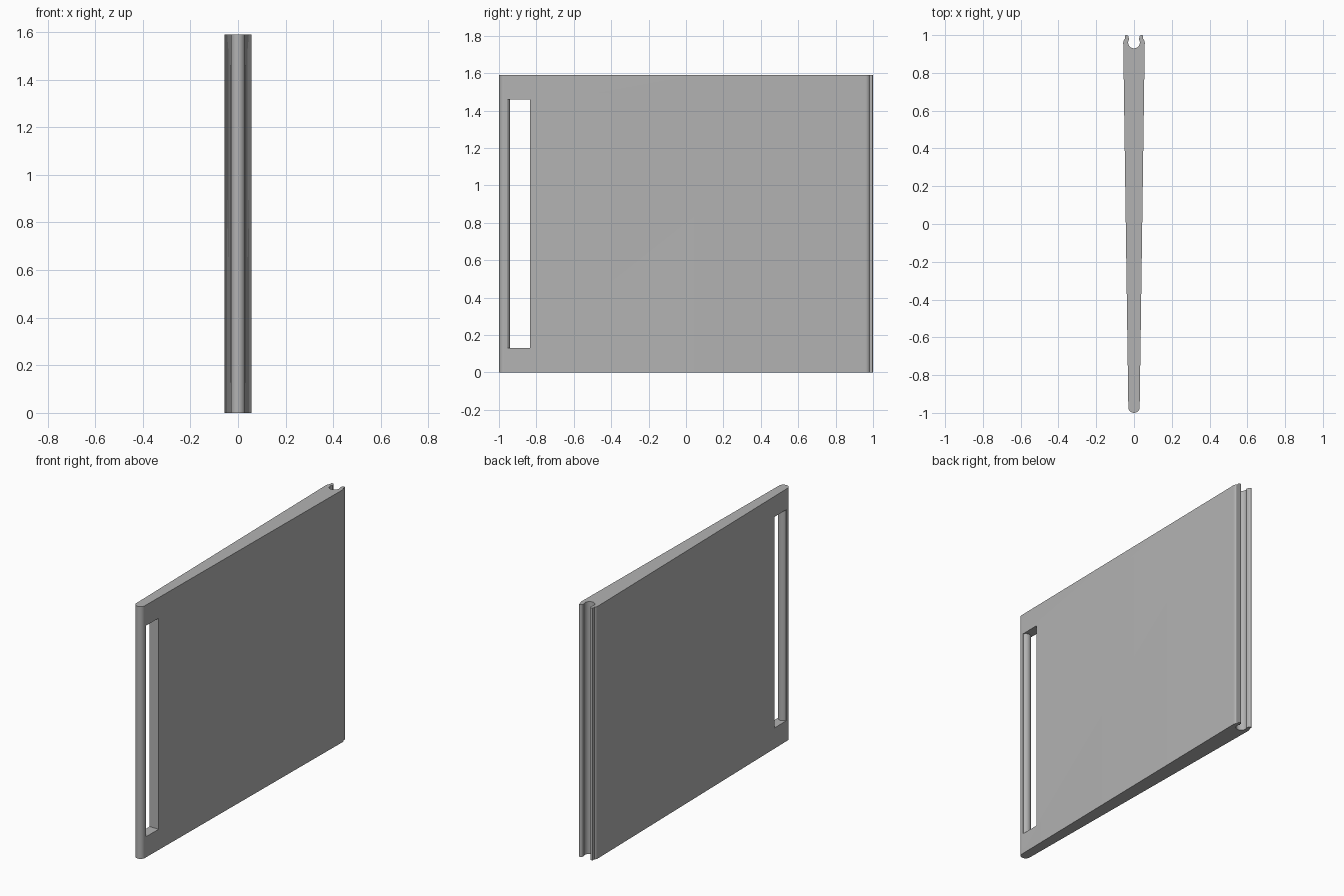
import bpy, bmesh
from math import sin, cos, radians

if "Cube" in bpy.data.objects:
    bpy.data.objects.remove(bpy.data.objects["Cube"], do_unlink=True)

HEIGHT = 1.59
NOSE_R, NOSE_Y = 0.03, -0.97
GROOVE_R, GROOVE_Y = 0.031, 0.961
SLOT_LOW, SLOT_HIGH = 0.13, 1.46

grey = bpy.data.materials.new("light grey")
grey.use_nodes = True
grey.diffuse_color = (0.45, 0.45, 0.45, 1)
grey.node_tree.nodes["Principled BSDF"].inputs["Base Color"].default_value = (0.45, 0.45, 0.45, 1)


def arc(cx, cy, r, start, end, steps):
    angles = [radians(start + (end - start) * i / steps) for i in range(steps + 1)]
    return [(cx + r * cos(a), cy + r * sin(a)) for a in angles]


def prism(name, outline, low, high):
    bm = bmesh.new()
    base = bm.faces.new([bm.verts.new((x, y, low)) for x, y in outline])
    top = bmesh.ops.extrude_face_region(bm, geom=[base])["geom"]
    bmesh.ops.translate(bm, vec=(0, 0, high - low),
                        verts=[v for v in top if isinstance(v, bmesh.types.BMVert)])
    bmesh.ops.recalc_face_normals(bm, faces=bm.faces)
    mesh = bpy.data.meshes.new(name)
    bm.to_mesh(mesh)
    bm.free()
    mesh.materials.append(grey)
    obj = bpy.data.objects.new(name, mesh)
    bpy.context.collection.objects.link(obj)
    return obj


# Tapered panel: round nose, flared lip and hinge groove, mirrored across x
half = arc(0, NOSE_Y, NOSE_R, -90, 0, 12)
half += arc(0.031, 0.96, 0.026, 0, 50, 6)
half += arc(0.04, 0.988, 0.012, 50, 190, 8)
half += arc(0, GROOVE_Y, GROOVE_R, 35, -90, 14)
outline = half + [(-x, y) for x, y in half[-2:0:-1]]
panel = prism("panel", outline, 0, HEIGHT)

# Handle slot cut through the thickness
cutter = prism("slot_cutter", [(-0.2, -0.957), (0.2, -0.957), (0.2, -0.835), (-0.2, -0.835)],
               SLOT_LOW, SLOT_HIGH)
cutter.hide_render = True
cut = panel.modifiers.new("handle_slot", 'BOOLEAN')
cut.operation = 'DIFFERENCE'
cut.solver = 'EXACT'
cut.object = cutter
bpy.context.view_layer.objects.active = panel
bpy.ops.object.modifier_apply(modifier=cut.name)
bpy.data.objects.remove(cutter, do_unlink=True)

# Round grip bar filling out the back of the handle
grip = prism("grip_bar", arc(0, NOSE_Y, NOSE_R, 0, 352.5, 47), SLOT_LOW, SLOT_HIGH)

# Smooth curves, sharp corners
for obj in (panel, grip):
    bpy.ops.object.select_all(action='DESELECT')
    obj.select_set(True)
    bpy.context.view_layer.objects.active = obj
    bpy.ops.object.shade_smooth_by_angle(angle=radians(30))
